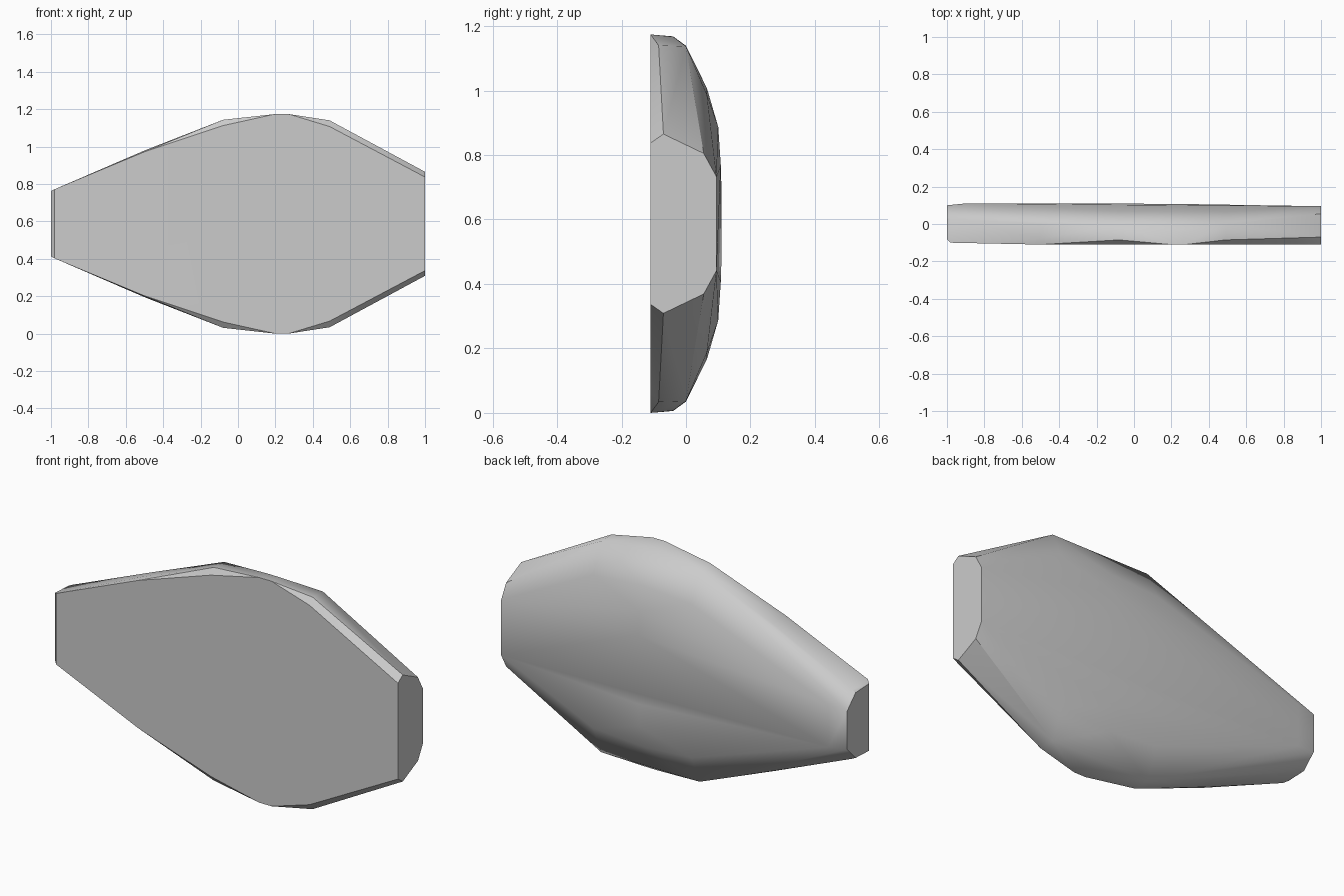
import bpy
import bmesh
from math import radians

cube = bpy.data.objects.get("Cube")
if cube:
    bpy.data.objects.remove(cube, do_unlink=True)

MID_Z = 0.587

# Cross-sections along the length: x, then (depth, half height) pairs
sections = [
    (-1.0, [(-0.08, 0.175), (0.03, 0.17), (0.1, 0.1)]),
    (-0.98, [(-0.1, 0.185), (0.03, 0.18)]),
    (-0.9, [(0.11, 0.11)]),
    (-0.5, [(-0.11, 0.385), (-0.08, 0.392), (0.0, 0.385)]),
    (-0.08, [(-0.11, 0.525), (-0.085, 0.556), (0.0, 0.552), (0.07, 0.4)]),
    (0.2, [(-0.11, 0.587), (-0.04, 0.581), (0.065, 0.42), (0.1, 0.3), (0.108, 0.18)]),
    (0.27, [(-0.11, 0.587), (-0.04, 0.58)]),
    (0.49, [(-0.11, 0.52), (-0.085, 0.553), (0.0, 0.55), (0.065, 0.4)]),
    (1.0, [(-0.11, 0.25), (-0.07, 0.278), (0.055, 0.218), (0.095, 0.145)]),
]

# Stone-like body wrapped around the mirrored sections
bm = bmesh.new()
for x, ring in sections:
    for y, half in ring:
        for side in (1, -1):
            bm.verts.new((x, y, MID_Z + side * half))
hull = bmesh.ops.convex_hull(bm, input=bm.verts[:])
loose = {g for g in hull["geom_interior"] + hull["geom_unused"]
         if isinstance(g, bmesh.types.BMVert)}
bmesh.ops.delete(bm, geom=list(loose), context="VERTS")
bmesh.ops.dissolve_limit(bm, angle_limit=radians(1), verts=bm.verts[:], edges=bm.edges[:])
bmesh.ops.recalc_face_normals(bm, faces=bm.faces[:])

mesh = bpy.data.meshes.new("faceted_body")
bm.to_mesh(mesh)
bm.free()
body = bpy.data.objects.new("faceted_body", mesh)
bpy.context.collection.objects.link(body)

# Plain grey finish
grey = bpy.data.materials.new("light_grey")
grey.use_nodes = True
colour = (0.6, 0.6, 0.6, 1.0)
grey.diffuse_color = colour
grey.node_tree.nodes["Principled BSDF"].inputs["Base Color"].default_value = colour
mesh.materials.append(grey)

# Soft shading with crisp rim edges
bpy.ops.object.select_all(action="DESELECT")
body.select_set(True)
bpy.context.view_layer.objects.active = body
bpy.ops.object.shade_smooth_by_angle(angle=radians(30))
